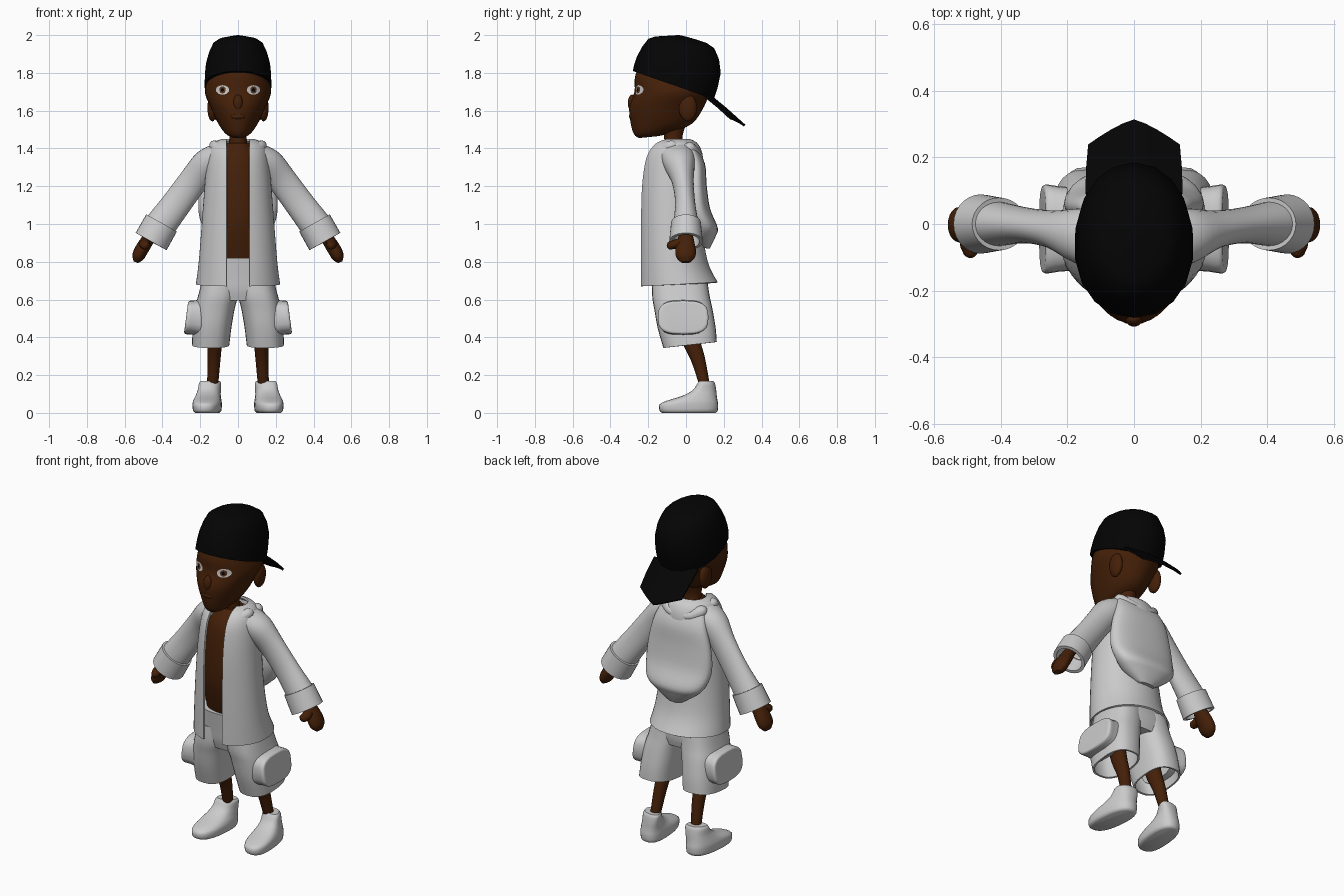
import bpy, bmesh, math
from mathutils import Vector as V
from mathutils.bvhtree import BVHTree

if "Cube" in bpy.data.objects:
    bpy.data.objects.remove(bpy.data.objects["Cube"])


def material(name, r, g, b):
    m = bpy.data.materials.new(name)
    m.diffuse_color = (r, g, b, 1)
    m.use_nodes = True
    m.node_tree.nodes["Principled BSDF"].inputs["Base Color"].default_value = m.diffuse_color
    return m


SKIN = material("brown skin", 0.06, 0.0145, 0.0025)
CLOTH = material("white cloth", 0.6, 0.6, 0.6)
BLACK = material("black", 0.0012, 0.0012, 0.0012)
IRIS = material("iris brown", 0.1, 0.035, 0.012)


def finish(name, bm, mat, mirror=False, thick=0):
    bmesh.ops.recalc_face_normals(bm, faces=bm.faces)
    me = bpy.data.meshes.new(name)
    bm.to_mesh(me)
    bm.free()
    me.materials.append(mat)
    ob = bpy.data.objects.new(name, me)
    bpy.context.collection.objects.link(ob)
    if thick:
        s = ob.modifiers.new("thickness", 'SOLIDIFY')
        s.thickness, s.offset = thick, 0
    if mirror:
        ob.modifiers.new("mirror", 'MIRROR').use_mirror_merge = False
    return ob


def spline(rings, steps):
    """Catmull-Rom resampling of (centre, u, v) rings."""
    out = []
    for i in range(len(rings) - 1):
        a, b, c, d = (rings[max(0, min(len(rings) - 1, i + k))] for k in (-1, 0, 1, 2))
        for s in range(steps):
            t = s / steps
            out.append([0.5 * (2 * q + (r - p) * t + (2 * p - 5 * q + 4 * r - w) * t * t
                               + (3 * q - p - 3 * r + w) * t ** 3)
                        for p, q, r, w in zip(a, b, c, d)])
    return out + [list(rings[-1])]


def loft(name, mat, rings, n=28, p=2.0, gap=0, cap=True, steps=4, **kw):
    bm = bmesh.new()
    rows = []
    for c, u, v in spline(rings, steps):
        a0 = math.asin((gap / u.length) ** (p / 2)) if gap else 0
        row = []
        for k in range(n + 1 if gap else n):
            a = a0 + (math.tau - 2 * a0) * k / n
            sp = [math.copysign(abs(f) ** (2 / p), f) for f in (math.sin(a), math.cos(a))]
            row.append(bm.verts.new(c + u * sp[0] - v * sp[1]))
        rows.append(row)
    for r, s in zip(rows, rows[1:]):
        for k in range(n):
            j = (k + 1) % len(r)
            bm.faces.new((r[k], r[j], s[j], s[k]))
    if cap and not gap:
        bm.faces.new(rows[0])
        bm.faces.new(rows[-1])
    return finish(name, bm, mat, **kw)


def level(yf, zf, yb, zb, hw, cx=0):
    """Ring across the body from a front point to a back point."""
    return (V((cx, (yf + yb) / 2, (zf + zb) / 2)), V((hw, 0, 0)),
            V((0, (yb - yf) / 2, (zb - zf) / 2)))


def limb(*pts):
    """Rings square to a path of (x, y, z, rx, ry) points."""
    c = [V(q[:3]) for q in pts]
    out = []
    for i, q in enumerate(pts):
        t = (c[min(i + 1, len(c) - 1)] - c[max(i - 1, 0)]).normalized()
        u = t.cross(V((0, 1, 0))).normalized()
        out.append((c[i], u * q[3], u.cross(t) * q[4]))
    return out


def ball(name, mat, loc, size, mirror=False):
    bm = bmesh.new()
    bmesh.ops.create_uvsphere(bm, u_segments=20, v_segments=12, radius=1)
    for v in bm.verts:
        v.co = V([l + s * q for l, s, q in zip(loc, size, v.co)])
    return finish(name, bm, mat, mirror)


# Head with face features and ears
head = loft("head", SKIN, [
    level(-.25, 1.455, -.15, 1.465, .03), level(-.275, 1.475, -.09, 1.48, .065),
    level(-.292, 1.53, .03, 1.53, .104), level(-.3, 1.62, .095, 1.62, .146),
    level(-.273, 1.70, .12, 1.69, .175), level(-.27, 1.78, .13, 1.74, .162),
    level(-.24, 1.86, .11, 1.84, .13)], n=36)
ball("nose", SKIN, (0, -.285, 1.64), (.026, .023, .045))
ball("lips", SKIN, (0, -.284, 1.57), (.04, .018, .018))
ball("ears", SKIN, (.136, .01, 1.615), (.026, .048, .072), True)
loft("neck", SKIN, [level(-.12, 1.38, 0, 1.38, .06), level(-.115, 1.45, -.02, 1.45, .046),
                    level(-.13, 1.53, 0, 1.53, .05)])

# Eyes: thin plates laid on the face
tree = BVHTree.FromPolygons([v.co for v in head.data.vertices],
                            [p.vertices[:] for p in head.data.polygons])
for name, mat, rx, rz, lift in (("eye_whites", CLOTH, .035, .025, .004),
                                ("irises", IRIS, .017, .019, .006),
                                ("pupils", BLACK, .008, .009, .008)):
    bm = bmesh.new()
    rows = []
    for f in (0.02, 0.5, 1):
        rows.append([])
        for k in range(20):
            a = math.tau * k / 20
            hit = tree.ray_cast(V((.082 + rx * f * math.cos(a), -1, 1.71 + rz * f * math.sin(a))),
                                V((0, 1, 0)))
            rows[-1].append(bm.verts.new(hit[0] + V((0, -lift, 0))))
    bm.faces.new(rows[0])
    for r, s in zip(rows, rows[1:]):
        for k in range(20):
            bm.faces.new((r[k], r[k - 1], s[k - 1], s[k]))
    finish(name, bm, mat, mirror=True)

# Backward cap: crown and brim
loft("cap_crown", BLACK, [
    level(-.282, 1.81, .147, 1.66, .179), level(-.26, 1.885, .184, 1.80, .172),
    level(-.2, 1.98, .15, 1.93, .132), level(-.12, 1.995, .06, 1.975, .07),
    level(-.04, 2.0, -.03, 1.999, .005)], n=18, p=2.1, steps=2)
bm = bmesh.new()
rows = []
for y, z, hw, point in ((.09, 1.71, .145, .02), (.17, 1.645, .142, .04), (.235, 1.585, .136, .075)):
    rows.append([bm.verts.new((hw * k / 4, y + point * (1 - abs(k / 4) ** 1.3),
                               z - .85 * point * (1 - abs(k / 4) ** 1.3) - .025 * (k / 4) ** 2))
                 for k in range(-4, 5)])
for r, s in zip(rows, rows[1:]):
    for k in range(8):
        bm.faces.new((r[k], r[k + 1], s[k + 1], s[k]))
finish("cap_brim", bm, BLACK, thick=.012)

# Bare torso under the open jacket
loft("torso", SKIN, [
    level(-.165, .79, .04, .79, .14), level(-.215, 1.0, .055, 1.0, .155),
    level(-.215, 1.2, .055, 1.2, .14), level(-.19, 1.35, .05, 1.35, .115),
    level(-.13, 1.43, 0, 1.43, .06)])

# Open jacket with sleeves, cuffs and hood
loft("jacket", CLOTH, [
    level(-.24, .67, .163, .69, .218), level(-.241, .8, .11, .8, .203),
    level(-.241, 1.0, .08, 1.0, .187), level(-.237, 1.2, .08, 1.2, .172),
    level(-.215, 1.35, .085, 1.35, .158), level(-.17, 1.42, .06, 1.42, .135),
    level(-.12, 1.445, .02, 1.445, .085)], n=48, p=2.05, gap=.06, thick=.01)
loft("sleeves", CLOTH, limb(
    (.10, -.05, 1.375, .055, .085), (.16, -.035, 1.32, .076, .078), (.235, -.017, 1.23, .072, .053),
    (.32, -.005, 1.115, .073, .048), (.41, 0, .995, .078, .062)), cap=False, mirror=True, thick=.01)
loft("cuffs", CLOTH, limb((.405, 0, 1.005, .084, .07), (.46, 0, .907, .085, .08)),
     cap=False, steps=2, mirror=True, thick=.018)
loft("hood_roll", CLOTH, limb(
    (.085, -.15, 1.385, .02, .02), (.125, -.07, 1.415, .028, .028), (.12, .01, 1.405, .03, .03),
    (.07, .05, 1.375, .028, .028), (0, .06, 1.365, .025, .025)), n=14, mirror=True)
loft("hanging_hood", CLOTH, [
    level(-.02, 1.43, .055, 1.41, .13), level(.0, 1.32, .1, 1.32, .168),
    level(.0, 1.2, .11, 1.2, .2), level(.0, 1.08, .128, 1.08, .21),
    level(.01, 1.0, .168, .98, .188), level(.03, .93, .155, .93, .135),
    level(.07, .875, .125, .87, .05)], n=32, p=2.3)

# Forearms with mitten hands
loft("hands", SKIN, limb(
    (.25, -.015, 1.21, .032, .032), (.44, 0, .975, .03, .032), (.475, -.002, .92, .034, .043),
    (.51, -.002, .865, .036, .054), (.53, -.002, .825, .032, .05), (.542, -.002, .798, .012, .025)),
    n=20, mirror=True)
loft("thumbs", SKIN, limb((.49, -.02, .905, .025, .025), (.495, -.06, .892, .028, .024),
                          (.49, -.088, .885, .022, .02), (.488, -.1, .882, .008, .008)),
     n=14, mirror=True)

# Baggy shorts with side pockets
loft("shorts_seat", CLOTH, [
    level(-.155, .595, .105, .595, .18), level(-.17, .65, .115, .65, .193),
    level(-.178, .72, .108, .72, .188), level(-.19, .82, .065, .82, .165)], n=36, p=2.6)
loft("shorts_legs", CLOTH, [
    level(-.115, .345, .158, .375, .094, .145), level(-.145, .45, .152, .45, .097, .137),
    level(-.163, .55, .135, .55, .1, .123), level(-.174, .62, .12, .62, .1, .106),
    level(-.172, .72, .105, .72, .09, .09)], p=2.6, cap=False, mirror=True, thick=.01)
loft("side_pockets", CLOTH, [
    (V((x, -.015, .505)), V((0, hy, 0)), V((-.01, 0, hz)))
    for x, hy, hz in ((.17, .125, .105), (.225, .128, .092), (.262, .134, .089),
                      (.273, .128, .084), (.275, .115, .076))], n=24, p=3, steps=2, mirror=True)

# Legs and shoes
loft("legs", SKIN, limb((.12, -.02, .56, .05, .055), (.122, .02, .4, .04, .048),
                        (.127, .065, .28, .034, .037), (.135, .1, .14, .029, .027)),
     n=20, mirror=True)
loft("shoes", CLOTH, [
    (V((cx, (f + b) / 2, z)), V((hw, 0, 0)), V((-.014, (b - f) / 2, 0)))
    for z, f, b, hw, cx in ((0, -.125, .155, .06, .163), (.012, -.14, .168, .072, .163),
                            (.045, -.14, .17, .075, .163), (.065, -.1, .167, .072, .162),
                            (.09, -.02, .163, .064, .158), (.12, .035, .16, .058, .152),
                            (.155, .06, .154, .056, .148), (.168, .07, .146, .048, .147))],
    p=2.5, steps=3, mirror=True)

# Bake modifiers and smooth everything, keeping hems crisp
bpy.ops.object.select_all(action='SELECT')
bpy.context.view_layer.objects.active = head
bpy.ops.object.convert(target='MESH')
bpy.ops.object.shade_smooth_by_angle(angle=math.radians(40))
